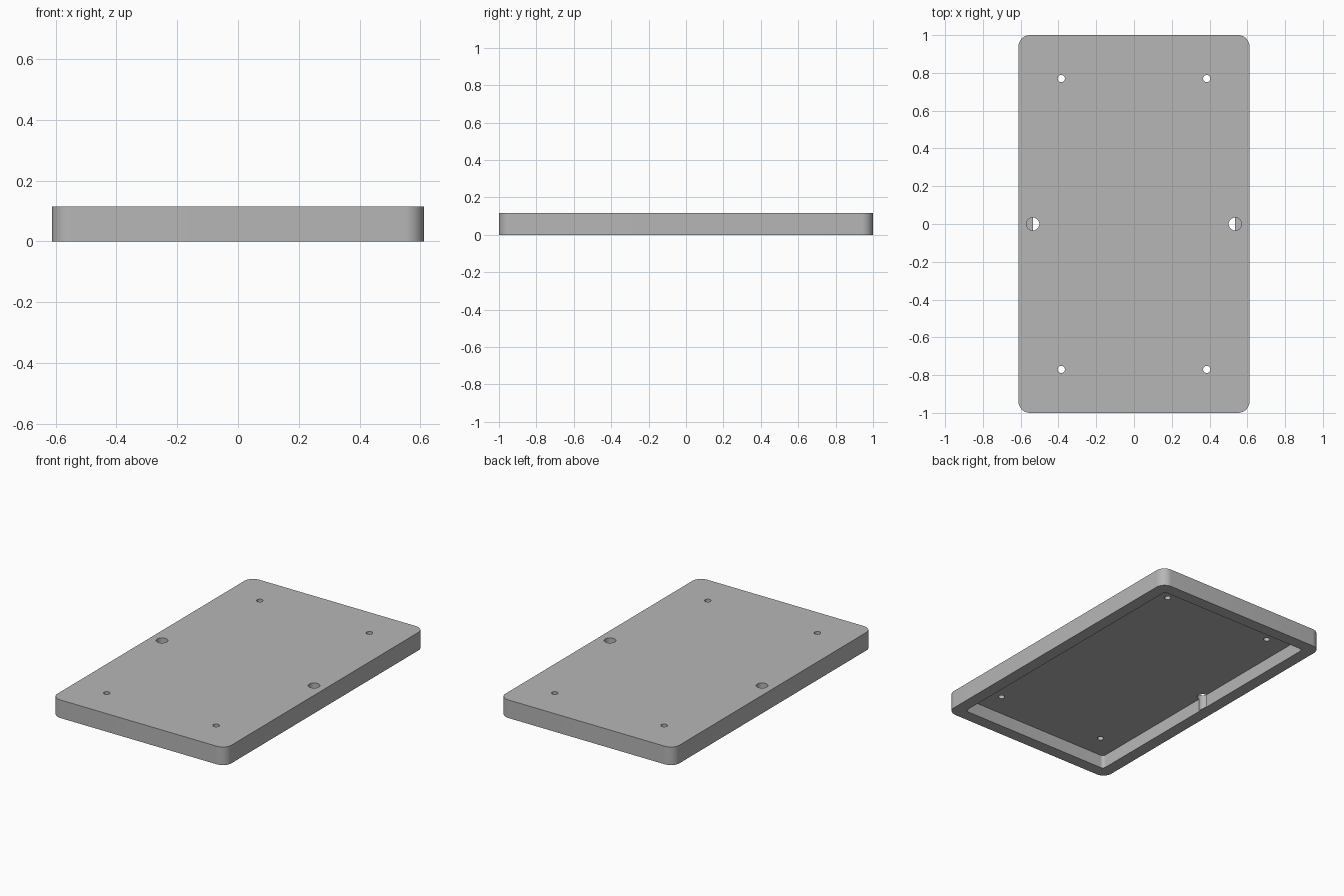
import bpy
import bmesh
import math

cube = bpy.data.objects.get("Cube")
if cube:
    bpy.data.objects.remove(cube, do_unlink=True)

WIDTH, LENGTH, HEIGHT = 1.224, 2.0, 0.115
WALL, CAVITY_TOP = 0.077, 0.084

grey = bpy.data.materials.new("plain grey")
grey.use_nodes = True
colour = (0.47, 0.47, 0.47, 1)
grey.diffuse_color = colour
grey.node_tree.nodes["Principled BSDF"].inputs["Base Color"].default_value = colour


def prism(name, outline, z0, z1):
    """Extrude a closed outline from z0 up to z1."""
    bm = bmesh.new()
    face = bm.faces.new([bm.verts.new((x, y, z0)) for x, y in outline])
    top = bmesh.ops.extrude_face_region(bm, geom=[face])["geom"]
    verts = [v for v in top if isinstance(v, bmesh.types.BMVert)]
    bmesh.ops.translate(bm, verts=verts, vec=(0, 0, z1 - z0))
    bmesh.ops.recalc_face_normals(bm, faces=bm.faces)
    mesh = bpy.data.meshes.new(name)
    bm.to_mesh(mesh)
    bm.free()
    mesh.materials.append(grey)
    obj = bpy.data.objects.new(name, mesh)
    bpy.context.collection.objects.link(obj)
    return obj


def arc(cx, cy, radius, start, sweep, steps):
    angles = [start + sweep * i / steps for i in range(steps + 1)]
    return [(cx + radius * math.cos(a), cy + radius * math.sin(a)) for a in angles]


def rounded_rectangle(width, length, radius, steps=12):
    x, y = width / 2 - radius, length / 2 - radius
    outline = []
    for i, (sx, sy) in enumerate([(1, 1), (-1, 1), (-1, -1), (1, -1)]):
        outline += arc(sx * x, sy * y, radius, i * math.pi / 2, math.pi / 2, steps)
    return outline


def circle(cx, cy, radius, steps=32):
    return arc(cx, cy, radius, 0, math.tau, steps)[:-1]


def cut(target, cutter):
    cutter.hide_render = True
    mod = target.modifiers.new("cut", "BOOLEAN")
    mod.operation = "DIFFERENCE"
    mod.solver = "EXACT"
    mod.object = cutter
    bpy.context.view_layer.objects.active = target
    bpy.ops.object.modifier_apply(modifier=mod.name)
    bpy.data.objects.remove(cutter, do_unlink=True)


# Rounded cover plate with a rim, hollow underneath
cover = prism("cover", rounded_rectangle(WIDTH, LENGTH, 0.062), 0, HEIGHT)
cut(cover, prism("cavity_cutter", rounded_rectangle(
    WIDTH - 2 * WALL, LENGTH - 2 * WALL, 0.02, 8), -0.1, CAVITY_TOP))

for sx in (-1, 1):
    # Side holes, half sunk into the rim as blind notches
    cut(cover, prism("side_hole_cutter", circle(sx * 0.535, 0, 0.034), 0.006, 0.2))
    # Small screw holes
    for sy in (-1, 1):
        cut(cover, prism("screw_hole_cutter", circle(sx * 0.385, sy * 0.77, 0.019), 0.05, 0.2))

bpy.ops.object.select_all(action="DESELECT")
cover.select_set(True)
bpy.context.view_layer.objects.active = cover
bpy.ops.object.shade_smooth_by_angle(angle=math.radians(30))
